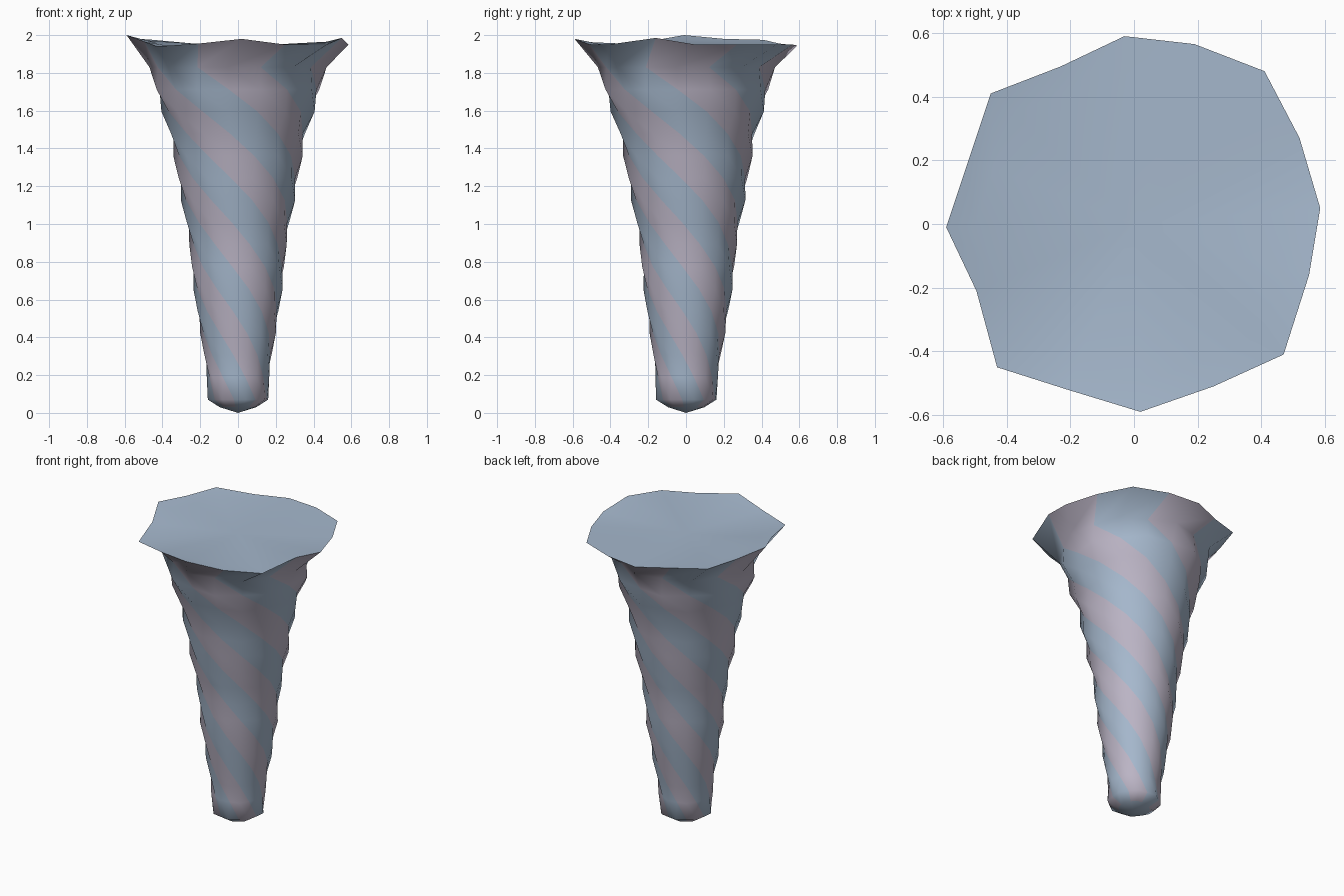
import bpy, bmesh, math

if "Cube" in bpy.data.objects:
    bpy.data.objects.remove(bpy.data.objects["Cube"])

SIDES = 16            # eight twisted ribs: even points are ridges, odd are valleys
RATE = 191            # degrees of twist per unit of height
START = 1.77          # height where the twist lines up with the rim
PHASE = 4.8

# ridge radius by height
PROFILE = [(0.07, 0.165), (0.2, 0.167), (0.35, 0.19), (0.48, 0.212), (0.72, 0.248),
           (0.92, 0.262), (1.14, 0.308), (1.36, 0.345), (1.48, 0.368), (1.6, 0.41),
           (1.72, 0.45), (1.83, 0.472)]

# flared wavy rim, counter-clockwise from +x: (x, y, z)
RIM = [(0.585, 0.05, 1.95), (0.52, 0.27, 1.95), (0.41, 0.48, 1.95), (0.19, 0.565, 1.95),
       (-0.03, 0.59, 1.945), (-0.23, 0.495, 1.955), (-0.45, 0.41, 1.975), (-0.52, 0.20, 1.98),
       (-0.59, -0.01, 2.0), (-0.495, -0.21, 1.965), (-0.43, -0.45, 1.94), (-0.21, -0.52, 1.955),
       (0.02, -0.59, 1.98), (0.25, -0.51, 1.95), (0.47, -0.41, 1.95), (0.55, -0.16, 1.985)]


def radius(z):
    for (z0, r0), (z1, r1) in zip(PROFILE, PROFILE[1:]):
        if z <= z1 + 1e-6:
            return r0 + (r1 - r0) * (z - z0) / (z1 - z0)
    return PROFILE[-1][1]


def material(name, color):
    m = bpy.data.materials.new(name)
    m.diffuse_color = (*color, 1)
    m.use_nodes = True
    m.node_tree.nodes["Principled BSDF"].inputs["Base Color"].default_value = m.diffuse_color
    return m


bm = bmesh.new()


def ring(z, scale=1.0, z_out=None):
    verts = []
    for i in range(SIDES):
        a = math.radians(PHASE + i * 22.5 + (START - z) * RATE)
        r = radius(z) * scale * (0.935 if i % 2 else 1.0)
        lean = 0.012 * math.sin(math.pi * z / 1.95)      # slight bow towards the back
        verts.append(bm.verts.new((r * math.cos(a), r * math.sin(a) + lean,
                                   z if z_out is None else z_out)))
    return verts


# twisted body rings, with a tucked-in ring below and the flared rim above
STEPS = 15
rings = [ring(0.07, 0.6, 0.03)]
rings += [ring(0.07 + 1.76 * k / STEPS) for k in range(STEPS + 1)]
rings.append([bm.verts.new(p) for p in RIM])

# spiral stripes: each stripe spans the two faces around one ridge
for low, high in zip(rings, rings[1:]):
    for i in range(SIDES):
        j = (i + 1) % SIDES
        f = bm.faces.new((low[i], low[j], high[j], high[i]))
        f.material_index = 1 if ((i + 1) // 2) % 2 == 0 else 0

# shallow dished top and pointed foot
inner = [bm.verts.new((x * 0.85, y * 0.85, 1.945 + (z - 1.945) * 0.5)) for x, y, z in RIM]
top = bm.verts.new((0, 0, 1.94))
foot = bm.verts.new((0, 0, 0))
caps = []
for i in range(SIDES):
    j = (i + 1) % SIDES
    caps.append(bm.faces.new((rings[-1][i], rings[-1][j], inner[j], inner[i])))
    caps.append(bm.faces.new((inner[i], inner[j], top)))
    bm.faces.new((rings[0][j], rings[0][i], foot))

for f in bm.faces:
    f.smooth = True
bmesh.ops.recalc_face_normals(bm, faces=bm.faces)

# crisp edge around the rim
for i in range(SIDES):
    e = bm.edges.get((rings[-1][i], rings[-1][(i + 1) % SIDES]))
    e.smooth = False

mesh = bpy.data.meshes.new("twisted_horn")
bm.to_mesh(mesh)
bm.free()
mesh.materials.append(material("blue_grey", (0.38, 0.48, 0.61)))
mesh.materials.append(material("pink_grey", (0.50, 0.46, 0.56)))
horn = bpy.data.objects.new("twisted_horn", mesh)
bpy.context.collection.objects.link(horn)
